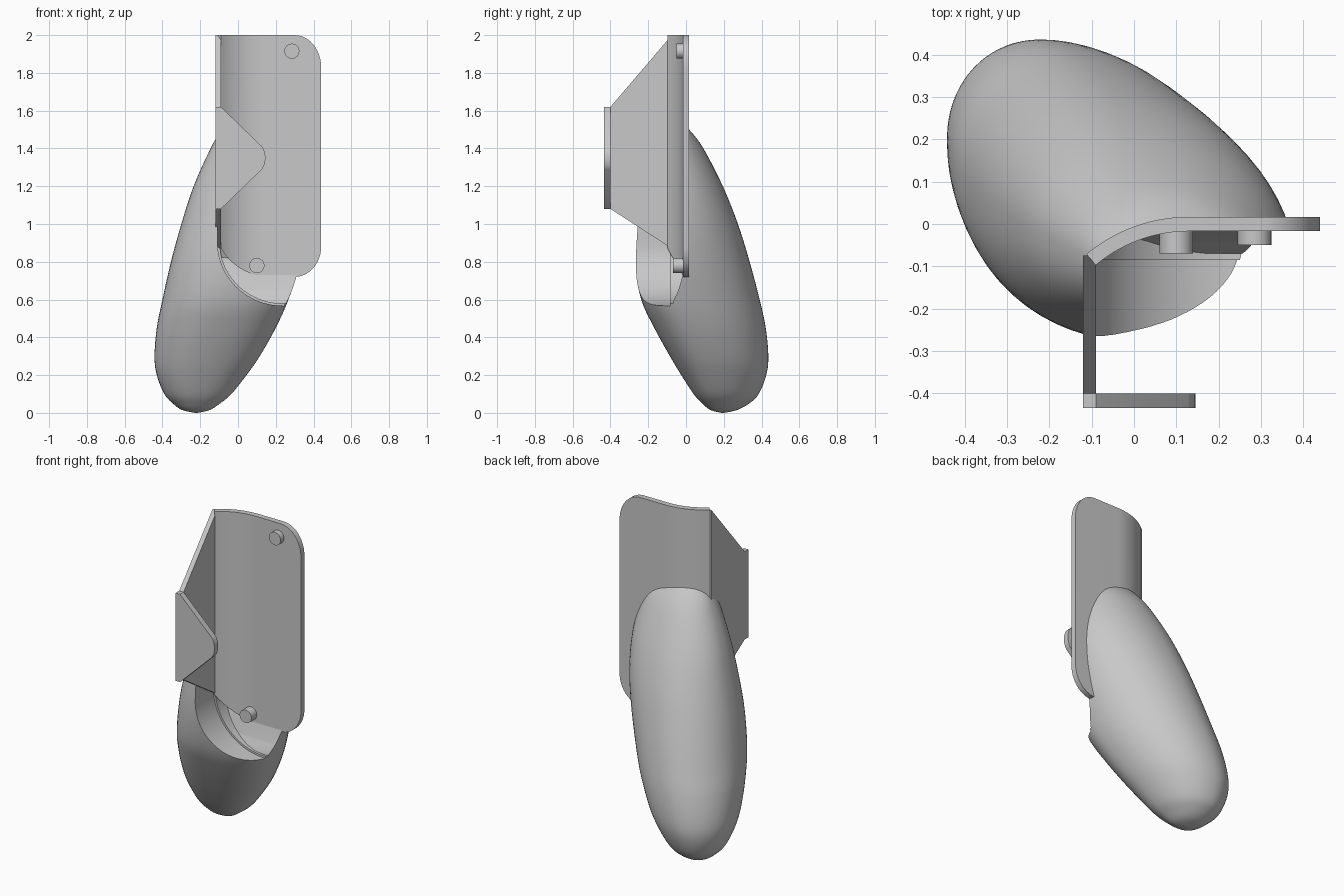
import bpy, bmesh
from math import sin, cos, radians
from mathutils import Vector

old = bpy.data.objects.get("Cube")
if old:
    bpy.data.objects.remove(old, do_unlink=True)

grey = bpy.data.materials.new("plain grey")
grey.use_nodes = True
colour = (0.58, 0.58, 0.58, 1)
grey.diffuse_color = colour
grey.node_tree.nodes["Principled BSDF"].inputs["Base Color"].default_value = colour


def make(name, bm):
    bmesh.ops.recalc_face_normals(bm, faces=bm.faces)
    mesh = bpy.data.meshes.new(name)
    bm.to_mesh(mesh)
    bm.free()
    mesh.materials.append(grey)
    obj = bpy.data.objects.new(name, mesh)
    bpy.context.scene.collection.objects.link(obj)
    return obj


def skin(name, rings):
    """Closed solid through rings of equal length."""
    bm = bmesh.new()
    loops = [[bm.verts.new(p) for p in ring] for ring in rings]
    n = len(loops[0])
    for a, b in zip(loops, loops[1:]):
        for i in range(n):
            j = (i + 1) % n
            bm.faces.new((a[i], a[j], b[j], b[i]))
    bm.faces.new(loops[0])
    bm.faces.new(loops[-1])
    return make(name, bm)


def prism(name, axis, pts, lo, hi):
    """Extrude a flat outline along one axis."""
    place = {"x": lambda p, d: (d, p[0], p[1]),
             "y": lambda p, d: (p[0], d, p[1]),
             "z": lambda p, d: (p[0], p[1], d)}[axis]
    return skin(name, [[place(p, d) for p in pts] for d in (lo, hi)])


def arc(cx, cy, rx, ry, start, end, n=12):
    angles = [radians(start + (end - start) * i / n) for i in range(n + 1)]
    return [(cx + rx * cos(a), cy + ry * sin(a)) for a in angles]


def combine(obj, tool, operation):
    """Boolean, applied at once; the tool is removed."""
    mod = obj.modifiers.new("cut", "BOOLEAN")
    mod.operation, mod.solver, mod.object = operation, "EXACT", tool
    bpy.context.view_layer.update()
    graph = bpy.context.evaluated_depsgraph_get()
    mesh = bpy.data.meshes.new_from_object(obj.evaluated_get(graph))
    obj.modifiers.clear()
    obj.data = mesh
    bpy.data.objects.remove(tool, do_unlink=True)


def smooth(obj, angle=30):
    bpy.ops.object.select_all(action="DESELECT")
    obj.select_set(True)
    bpy.context.view_layer.objects.active = obj
    bpy.ops.object.shade_smooth_by_angle(angle=radians(angle))


# Curved mounting plate: plan section trimmed by a rounded outline
def bend(r):
    return arc(0.13, -0.36, r, r, 130, 90, 14)


section = bend(0.377) + [(0.44, 0.017), (0.44, -0.017)] + bend(0.343)[::-1]
plate = prism("mounting_plate", "z", section, 0.6, 2.0)
outline = ([(-0.3, 2.1), (0.3, 2.1)]
           + arc(0.3, 1.83, 0.14, 0.17, 90, 0)
           + arc(0.3, 0.88, 0.14, 0.16, 0, -90)
           + arc(0.17, 1.02, 0.3, 0.3, 270, 190) + [(-0.3, 0.97)])
combine(plate, prism("trim", "y", outline, -0.5, 0.5), "INTERSECT")
smooth(plate)

# Side plate and pointed front flange
prism("side_plate", "x", [(-0.075, 2), (-0.40, 1.62), (-0.40, 1.08), (-0.075, 0.87)],
      -0.12, -0.09)
flange = prism("front_flange", "y",
               [(-0.12, 1.08), (-0.09, 1.08)] + arc(0.085, 1.35, 0.06, 0.085, -45, 45)
               + [(-0.09, 1.62), (-0.12, 1.62)], -0.435, -0.40)
smooth(flange)

# Locating pins
for name, x, z, front in (("upper_pin", 0.285, 1.915, -0.05), ("lower_pin", 0.1, 0.78, -0.07)):
    smooth(prism(name, "y", arc(x, z, 0.04, 0.04, 0, 345, 23), front, 0))

# Egg-shaped body: height, left, right, front and back of each slice
slices = [Vector(s) for s in (
    (0.0, -0.225, -0.215, 0.19, 0.2),
    (0.015, -0.295, -0.15, 0.13, 0.27),
    (0.05, -0.345, -0.095, 0.085, 0.335),
    (0.1, -0.39, -0.035, 0.04, 0.385),
    (0.2, -0.43, 0.045, -0.025, 0.425),
    (0.3, -0.442, 0.115, -0.085, 0.436),
    (0.45, -0.43, 0.20, -0.168, 0.422),
    (0.6, -0.40, 0.267, -0.237, 0.39),
    (0.8, -0.355, 0.335, -0.275, 0.337),
    (1.0, -0.30, 0.376, -0.28, 0.275),
    (1.2, -0.235, 0.378, -0.265, 0.195),
    (1.4, -0.145, 0.33, -0.24, 0.092),
    (1.5, -0.085, 0.27, -0.2, 0.017),
    (1.6, 0.01, 0.17, -0.15, -0.08))]


def blend(a, b, c, d, t):
    return 0.5 * (2 * b + (c - a) * t + (2 * a - 5 * b + 4 * c - d) * t ** 2
                  + (3 * b - a - 3 * c + d) * t ** 3)


def slice_ring(z, left, right, front, back, sides=72):
    """Four joined quarter curves; the front pair is squarer."""
    cx, cy, a, b = (left + right) / 2, (front + back) / 2, (right - left) / 2, (back - front) / 2
    ring = []
    for i in range(sides):
        t = radians(360 * i / sides)
        c, s = cos(t), sin(t)
        ox = cx - 0.2 * a if s > 0 else cx + 0.1 * a
        oy = cy - 0.33 * b if c > 0 else cy + 0.1 * b
        power = 1 if s > 0 else 0.86
        rx = right - ox if c > 0 else left - ox
        ry = back - oy if s > 0 else front - oy
        ring.append((ox + rx * abs(c) ** power, oy + ry * abs(s) ** power, z))
    return ring


rings, last, steps = [], len(slices) - 1, 5
for i in range(last):
    four = [slices[min(max(i + k, 0), last)] for k in (-1, 0, 1, 2)]
    for k in range(steps + (i == last - 1)):
        rings.append(slice_ring(*blend(*four, k / steps)))
body = skin("egg_body", rings)


# Pocket in the body, with a thin stepped rim along its curved floor
def pocket(inset):
    return ([(-0.108 + inset, 2.2), (-0.108 + inset, 0.9)]
            + arc(0.24, 0.9, 0.348 - inset, 0.333 - inset, 184, 270, 24)
            + [(1, 0.567 + inset), (1, 2.2)])


outer = prism("outer_pocket", "y", pocket(0), -1, -0.085)
inner = prism("inner_pocket", "y", pocket(0.012), -1, 0.3)
slope = [(-2, 0.3), (-0.07, 0.3), (-0.07, 0.585), (-0.04, 0.65), (-0.02, 0.72),
         (0.1, 1.14), (0.1, 2.5), (-2, 2.5)]
combine(inner, prism("slope", "x", slope, -2, 2), "INTERSECT")
front_space = prism("front_space", "z", [(-0.3, -1.5), (-0.3, -0.09)] + bend(0.372)
                    + [(1.5, 0.012), (1.5, -1.5)], 0.1, 3)
below_plate = prism("below_plate", "y", [(-0.4, 0.2), (1.4, 0.2), (1.4, 0.82), (-0.4, 0.82)],
                    -1.4, 0.005)
combine(front_space, below_plate, "UNION")
combine(inner, front_space, "INTERSECT")
combine(body, outer, "DIFFERENCE")
combine(body, inner, "DIFFERENCE")
smooth(body)
